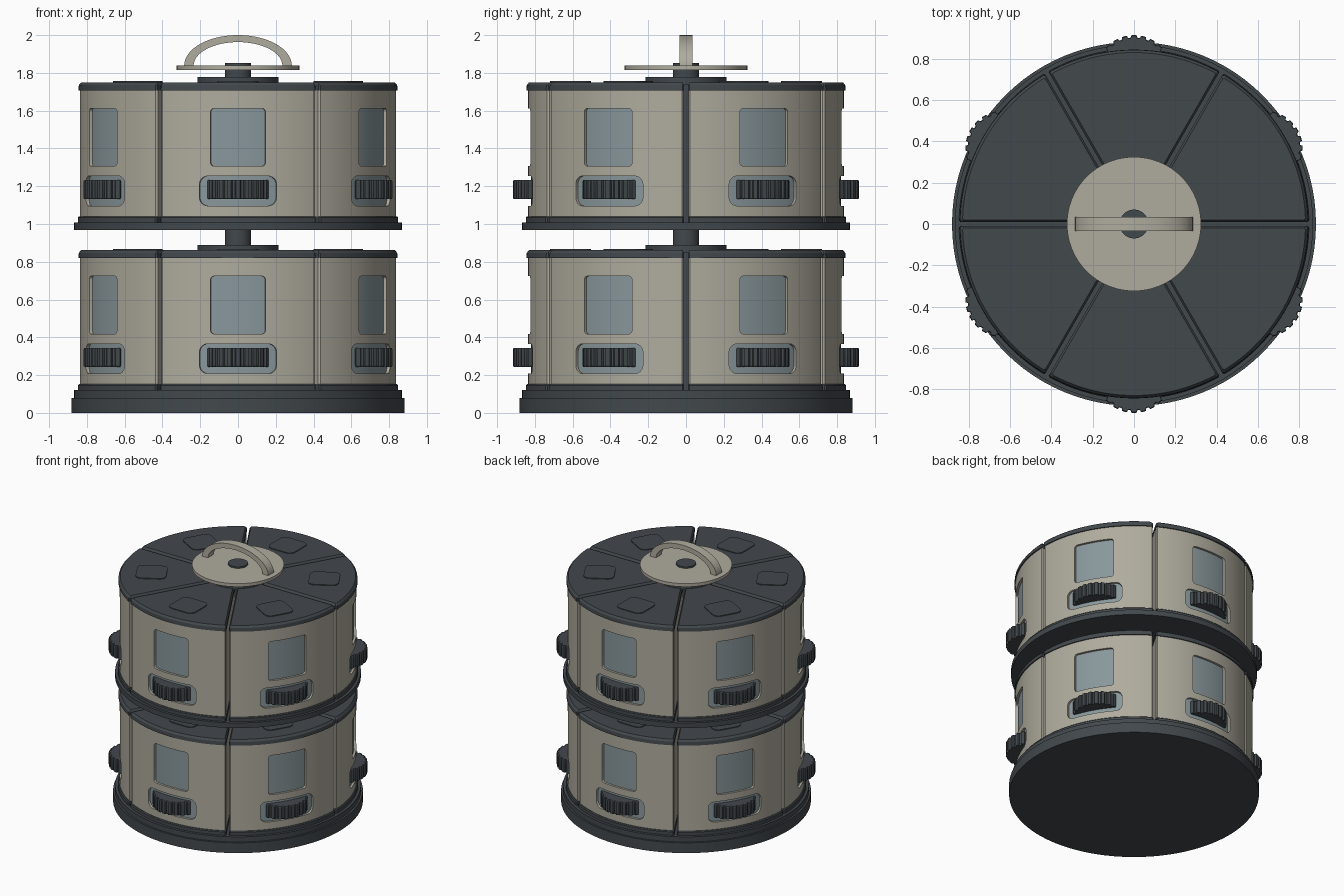
import bpy, bmesh
from math import sin, cos, asin, sqrt, pi, radians
from mathutils import Matrix

if "Cube" in bpy.data.objects:
    bpy.data.objects.remove(bpy.data.objects["Cube"])


def material(name, rgb):
    m = bpy.data.materials.new(name)
    m.use_nodes = True
    m.diffuse_color = (*rgb, 1)
    m.node_tree.nodes["Principled BSDF"].inputs["Base Color"].default_value = (*rgb, 1)
    return m


TAN = material("warm_beige", (0.43, 0.41, 0.34))
DARK = material("dark_slate", (0.055, 0.065, 0.073))
PANE = material("blue_grey_pane", (0.25, 0.31, 0.33))

TIER_STEP = 0.888
BODY_R = 0.837


def smooth(ob):
    bpy.ops.object.select_all(action='DESELECT')
    ob.select_set(True)
    bpy.context.view_layer.objects.active = ob
    bpy.ops.object.shade_smooth_by_angle(angle=radians(25))


def loft(name, rings, mat=None):
    """Solid skinned through equal-length rings of points, capped at both ends."""
    bm = bmesh.new()
    loops = [[bm.verts.new(p) for p in ring] for ring in rings]
    n = len(loops[0])
    for a, b in zip(loops, loops[1:]):
        for i in range(n):
            j = (i + 1) % n
            bm.faces.new((a[i], a[j], b[j], b[i]))
    bm.faces.new(loops[0][::-1])
    bm.faces.new(loops[-1])
    bmesh.ops.recalc_face_normals(bm, faces=bm.faces)
    mesh = bpy.data.meshes.new(name)
    bm.to_mesh(mesh)
    bm.free()
    ob = bpy.data.objects.new(name, mesh)
    bpy.context.collection.objects.link(ob)
    if mat:
        mesh.materials.append(mat)
    smooth(ob)
    return ob


def disc(name, levels, mat, segs=96):
    """Round solid from (z, radius) levels."""
    return loft(name, [[(r * cos(2 * pi * i / segs), r * sin(2 * pi * i / segs), z)
                        for i in range(segs)] for z, r in levels], mat)


def wedge_ring(z, r, gap, chamfer=0.008, inner=0.1, segs=40):
    """Outline of a sixth of a disc around +x, with straight gaps at its sides."""
    def half(radius, offset):
        return pi / 6 - asin(offset / radius)
    arc = half(r, gap + chamfer)
    polar = [(r, arc * (2 * i / segs - 1)) for i in range(segs + 1)]
    side = half(r - chamfer, gap)
    polar = [(r - chamfer, -side)] + polar + [(r - chamfer, side)]
    a = half(inner, gap)
    polar += [(inner, a * (1 - i / 4)) for i in range(9)]
    return [(q * cos(t), q * sin(t), z) for q, t in polar]


def wedge(name, levels, mat):
    return loft(name, [wedge_ring(*level) for level in levels], mat)


def curved_panel(name, half_w, z0, z1, corner, r0, r1, mat=None):
    """Rounded rectangle wrapped on the drum, between radii r0 and r1."""
    mid, half_h, flat = (z0 + z1) / 2, (z1 - z0) / 2, half_w - corner
    right = [(flat + corner * sin(t), half_h - corner + corner * cos(t))
             for t in (pi / 2 * i / 6 for i in range(7))]
    middle = [(flat * i / 8, half_h) for i in range(-7, 8)]
    columns = [(-x, h) for x, h in reversed(right)] + middle + right
    rings = []
    for x, h in columns:
        t = asin(x / BODY_R)
        rings.append([(r * cos(t), r * sin(t), mid + s * h)
                      for r, s in ((r0, -1), (r1, -1), (r1, 1), (r0, 1))])
    return loft(name, rings, mat)


# One storage bin, facing +x: shell, foot, lid and lid plate
body = wedge("bin_body", [(0.152, BODY_R, 0.012), (0.82, BODY_R, 0.012)], TAN)
foot = wedge("bin_foot", [(0.12, 0.848, 0.01), (0.146, 0.848, 0.01),
                          (0.152, 0.842, 0.01)], DARK)
lid = wedge("bin_lid", [(0.82, 0.845, 0.01), (0.847, 0.843, 0.01),
                        (0.862, 0.831, 0.02)], DARK)


def rounded_square(z, cx, half, corner):
    pts = []
    for k, (sx, sy) in enumerate(((1, 1), (-1, 1), (-1, -1), (1, -1))):
        for i in range(7):
            t = pi / 2 * (k + i / 6)
            pts.append((cx + sx * (half - corner) + corner * cos(t),
                        sy * (half - corner) + corner * sin(t), z))
    return pts


lid_plate = loft("lid_plate", [rounded_square(z, 0.612, 0.108, 0.045)
                               for z in (0.86, 0.868)], DARK)

# Recessed window and dispenser pocket, cut into the shell and backed by panes
panels = {"window": (0.146, 0.418, 0.724, 0.02),
          "pocket": (0.205, 0.208, 0.366, 0.045)}
parts = [body, foot, lid, lid_plate]
for label, dims in panels.items():
    cutter = curved_panel(label + "_cutter", *dims, 0.818, 0.92)
    cutter.hide_render = True
    cut = body.modifiers.new(label, 'BOOLEAN')
    cut.operation = 'DIFFERENCE'
    cut.solver = 'EXACT'
    cut.object = cutter
    bpy.context.view_layer.objects.active = body
    bpy.ops.object.modifier_apply(modifier=cut.name)
    bpy.data.objects.remove(cutter)
    parts.append(curved_panel(label + "_pane", *dims, 0.812, 0.82, PANE))
smooth(body)


# Ribbed thumb wheel, half sunk into the pocket
def wheel_ring(z, scale=1.0, teeth=24):
    pts = []
    for i in range(teeth):
        for frac, r in ((-0.36, 0.169), (-0.24, 0.181), (0.24, 0.181), (0.36, 0.169)):
            t = 2 * pi * (i + frac) / teeth
            pts.append((0.735 + scale * r * cos(t), scale * r * sin(t), z))
    return pts


parts.append(loft("dispenser_wheel", [wheel_ring(0.244, 0.98), wheel_ring(0.25),
                                      wheel_ring(0.338), wheel_ring(0.344, 0.98)], DARK))

# Repeat the bin six times around each of the two tiers
for tier, tier_name in enumerate(("lower", "upper")):
    for k in range(6):
        place = (Matrix.Translation((0, 0, tier * TIER_STEP))
                 @ Matrix.Rotation(radians(30 + 60 * k), 4, 'Z'))
        for part in parts:
            copy = part.copy()
            copy.name = f"{tier_name}_{part.name}_{k + 1}"
            copy.matrix_world = place
            bpy.context.collection.objects.link(copy)
    # Turntable under the bins and hub cap above them
    up = tier * TIER_STEP
    disc(tier_name + "_turntable", [(0.08 + up, 0.868), (0.12 + up, 0.868)], DARK)
    disc(tier_name + "_hub", [(0.85 + up, 0.215), (0.89 + up, 0.215)], DARK)
for part in parts:
    bpy.data.objects.remove(part)

# Base, central axle and carrying handle
disc("base", [(0, 0.882), (0.08, 0.882)], DARK)
disc("axle", [(0.08, 0.07), (1.852, 0.07)], DARK, 48)
disc("handle_disc", [(1.815, 0.325), (1.84, 0.325)], TAN)
arch = []
for i in range(49):
    t = pi * i / 48
    arch.append([(a * cos(t), y, 1.838 + b * sin(t))
                 for a, b, y in ((0.285, 0.162, -0.034), (0.285, 0.162, 0.034),
                                 (0.235, 0.125, 0.034), (0.235, 0.125, -0.034))])
loft("carry_handle", arch, TAN)
